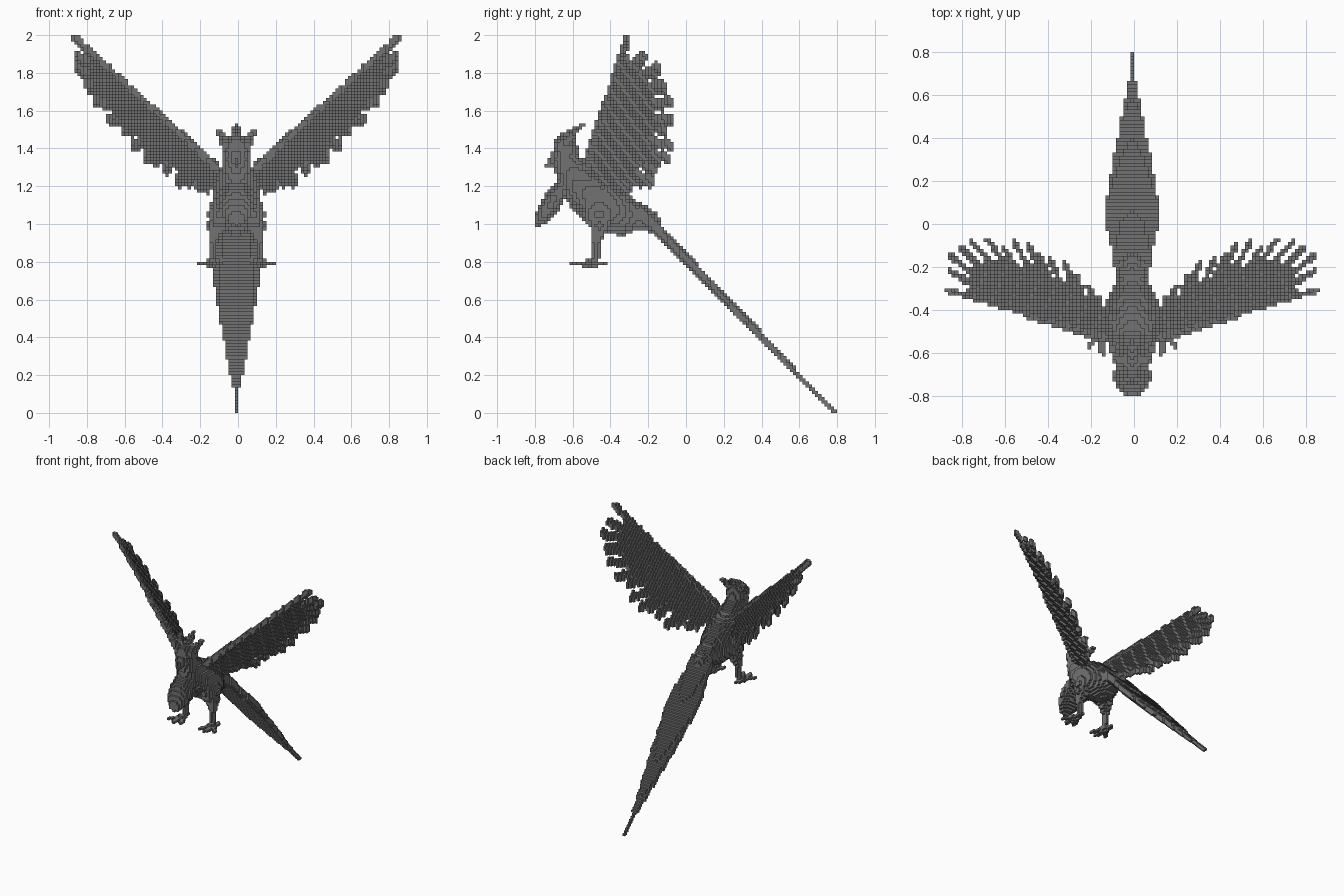
import bpy
import math
from mathutils import Vector as V

S = 1 / 60  # cube size

if "Cube" in bpy.data.objects:
    bpy.data.objects.remove(bpy.data.objects["Cube"])

grey = bpy.data.materials.new("dark_grey")
grey.use_nodes = True
grey.diffuse_color = (0.17, 0.17, 0.17, 1)
grey.node_tree.nodes["Principled BSDF"].inputs["Base Color"].default_value = (0.17, 0.17, 0.17, 1)


def along(p, a, b):
    """Distance from p to segment ab, and the fraction along it."""
    d = b - a
    t = max(0, min(1, (p - a).dot(d) / d.length_squared))
    return (p - a - d * t).length, t


def rod(a, b, ra, rb):
    a, b = V(a), V(b)

    def inside(p):
        d, t = along(p, a, b)
        return d < ra + (rb - ra) * t
    return inside


def egg(centre, radii, tilt=0):
    """Ellipsoid pitched about x by tilt degrees."""
    c, s = math.cos(math.radians(tilt)), math.sin(math.radians(tilt))

    def inside(p):
        x, y, z = p - V(centre)
        q = (x / radii[0], (y * c + z * s) / radii[1], (z * c - y * s) / radii[2])
        return sum(k * k for k in q) < 1
    return inside


def interp(points, v):
    for (a, fa), (b, fb) in zip(points, points[1:]):
        if v <= b:
            return fa + (fb - fa) * max(0, (v - a) / (b - a))
    return points[-1][1]


# Wing: flat feathers lying in one sloping plane
ROOT = V((0.11, -0.53, 1.30))


def on_plane(x, y):
    return V((x, y, 1.30 + 1.188 * (x - 0.11) - 0.918 * (y + 0.53)))


def edge(x):
    return -0.53 + 0.285 * (x - 0.11)


TIPS = [(0.85, -0.315), (0.845, -0.22), (0.845, -0.15), (0.80, -0.11), (0.74, -0.09),
        (0.67, -0.08), (0.60, -0.11), (0.545, -0.09), (0.48, -0.10), (0.43, -0.15),
        (0.38, -0.17), (0.31, -0.19), (0.26, -0.25), (0.20, -0.30), (0.16, -0.35)]
FEATHERS = []
for i, tip in enumerate(TIPS):
    bx = 0.11 + 0.74 * 0.62 * (1 - i / (len(TIPS) - 1))
    FEATHERS.append((on_plane(bx, edge(bx)), on_plane(*tip)))
arm = rod(ROOT, on_plane(0.5, edge(0.5)), 0.028, 0.018)


def wing(p):
    if arm(p):
        return True
    if abs(p.z - on_plane(p.x, p.y).z) > 0.024 or p.y < edge(p.x) - 0.008:
        return False
    flat = on_plane(p.x, p.y)
    for a, b in FEATHERS:
        d, t = along(flat, a, b)
        if d < (0.05 if t < 0.72 else 0.024):
            return True
    return False


# Tail: long tapering blade sloping down to the ground
WIDTH = [(-0.25, 0.075), (-0.1, 0.10), (0, 0.125), (0.1, 0.125), (0.2, 0.105), (0.3, 0.09),
         (0.4, 0.068), (0.5, 0.05), (0.6, 0.03), (0.68, 0.012), (0.8, 0.006)]
THICK = [(-0.25, 0.06), (-0.05, 0.04), (0.45, 0.03), (0.7, 0.013), (0.8, 0.0105)]


def tail(p):
    w = interp(WIDTH, p.y)
    if abs(p.x) > w:
        return False
    th = interp(THICK, p.y)
    return abs(p.z - 1.02 + 1.03 * (p.y + 0.2)) < max(0.0105, th * (1 - 0.4 * (p.x / w) ** 2))


LEG = (0.125, -0.475, 0.80)
FOOT = (0.13, -0.49, 0.793)
toes = [rod(FOOT, (x, y, 0.79), 0.02, 0.013)
        for x, y in ((0.085, -0.59), (0.14, -0.60), (0.195, -0.565), (0.14, -0.435))]

# name, shapes, low corner, high corner (x measured from the middle)
MIDDLE = [
    ("body", [egg((0, -0.45, 1.12), (0.132, 0.24, 0.135), -37),
              rod((0, -0.36, 1.07), (0, -0.2, 1.02), 0.10, 0.06)], (-0.2, -0.72, 0.9), (0.2, -0.1, 1.35)),
    ("tail", [tail], (-0.15, -0.25, 0), (0.15, 0.8, 1.2)),
    ("neck", [rod((0, -0.64, 1.34), (0, -0.56, 1.2), 0.072, 0.11)], (-0.15, -0.75, 1.05), (0.15, -0.4, 1.45)),
    ("head", [egg((0, -0.64, 1.39), (0.078, 0.068, 0.09))], (-0.1, -0.75, 1.25), (0.1, -0.5, 1.5)),
    ("beak", [rod((0, -0.68, 1.37), (0, -0.728, 1.31), 0.035, 0.014)], (-0.1, -0.8, 1.2), (0.1, -0.6, 1.45)),
    ("throat_plume", [egg((0, -0.71, 1.115), (0.088, 0.15, 0.052), 57)], (-0.12, -0.79, 0.98), (0.12, -0.55, 1.3)),
    ("crest", [rod((0, -0.66, 1.44), (0, -0.55, 1.52), 0.032, 0.014)], (-0.1, -0.72, 1.35), (0.1, -0.5, 1.54)),
]
PAIRED = [
    ("wing", [wing], (0, -0.6, 1.1), (0.87, 0, 2)),
    ("crest_feather", [rod((0.055, -0.65, 1.42), (0.095, -0.58, 1.49), 0.03, 0.013)],
     (0, -0.72, 1.3), (0.12, -0.5, 1.53)),
    ("thigh", [egg((0.09, -0.46, 1.05), (0.062, 0.085, 0.09)),
               rod((0.105, -0.46, 0.99), (0.12, -0.475, 0.91), 0.05, 0.024)], (0, -0.6, 0.85), (0.2, -0.3, 1.2)),
    ("leg", [rod((0.12, -0.475, 0.92), LEG, 0.02, 0.018)], (0, -0.55, 0.78), (0.2, -0.4, 0.95)),
    ("foot", toes, (0, -0.65, 0.78), (0.22, -0.4, 0.82)),
]


def fill(shapes, low, high, side, taken):
    """Grid cells whose centres fall in any of the shapes."""
    lo = [math.floor(v / S) for v in low]
    hi = [math.ceil(v / S - 0.001) for v in high]
    cells = set()
    for i in range(lo[0], hi[0]):
        for j in range(lo[1], hi[1]):
            for k in range(lo[2], hi[2]):
                # paired parts mirror over one middle column of cells
                p = V((i * S if side else (i + 0.0) * S, (j + 0.5) * S, (k + 0.5) * S))
                if any(f(p) for f in shapes):
                    cells.add((i * (side or 1) - 1, j, k))
    return cells - taken


parts, solid = [], set()
for name, shapes, low, high in MIDDLE:
    parts.append((name, fill(shapes, low, high, 0, solid)))
    solid |= parts[-1][1]
for name, shapes, low, high in PAIRED:
    for label, side in (("left", 1), ("right", -1)):
        parts.append((label + "_" + name, fill(shapes, low, high, side, solid)))
        solid |= parts[-1][1]


def build(name, cells):
    """Make the outer cube faces of a set of cells."""
    index, faces = {}, []
    for cell in sorted(cells):
        for axis in range(3):
            u, v = (axis + 1) % 3, (axis + 2) % 3
            for step in (0, 1):
                near = list(cell)
                near[axis] += 2 * step - 1
                if tuple(near) in solid:
                    continue
                loop = []
                for du, dv in ((0, 0), (1, 0), (1, 1), (0, 1)):
                    c = list(cell)
                    c[axis] += step
                    c[u] += du
                    c[v] += dv
                    loop.append(index.setdefault(tuple(c), len(index)))
                faces.append(loop if step else loop[::-1])
    mesh = bpy.data.meshes.new(name)
    mesh.from_pydata([[n * S for n in c] for c in index], [], faces)
    mesh.materials.append(grey)
    bpy.context.collection.objects.link(bpy.data.objects.new(name, mesh))


for name, cells in parts:
    if cells:
        build(name, cells)
